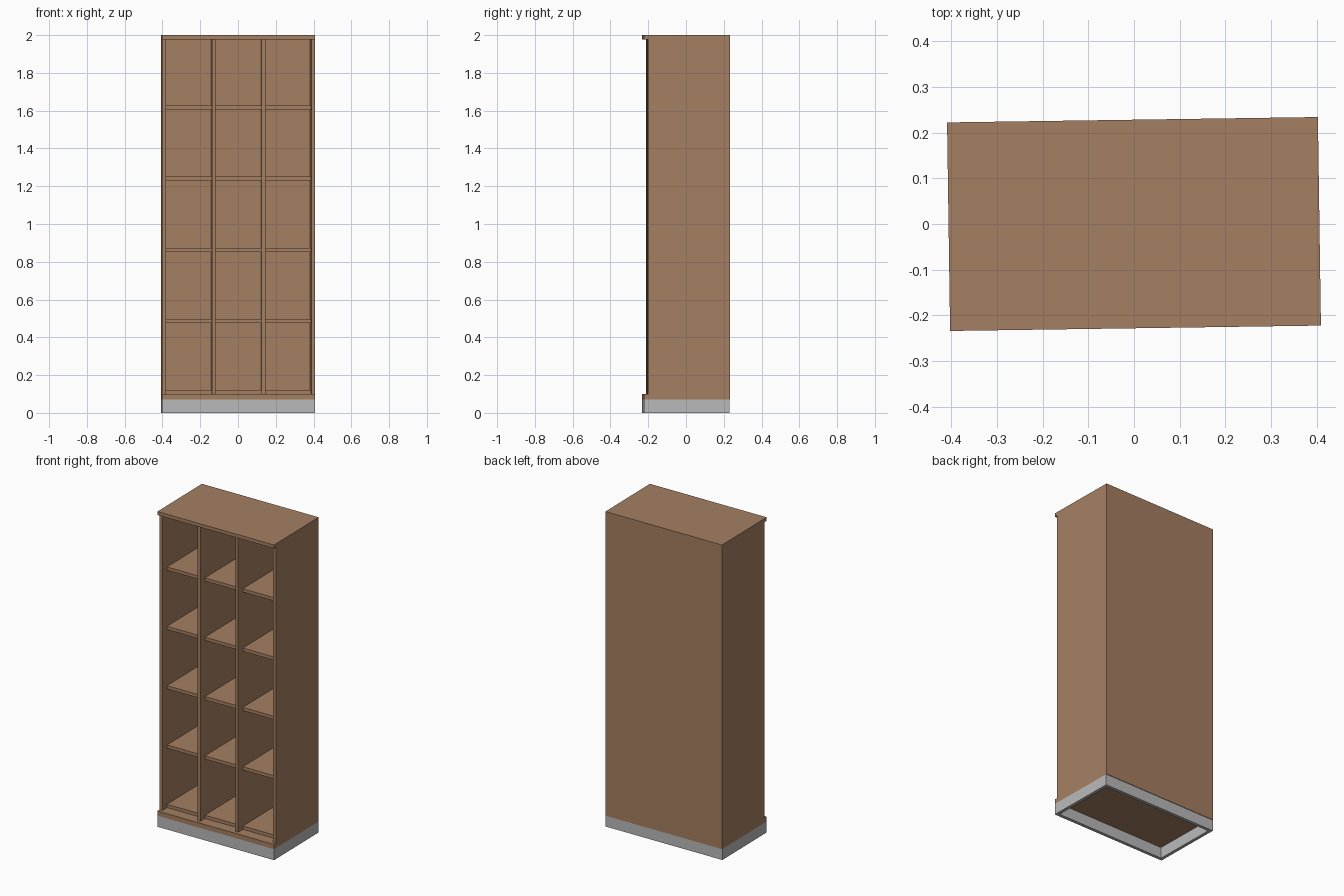
import bpy
import bmesh
from mathutils import Matrix, Vector

if "Cube" in bpy.data.objects:
    bpy.data.objects.remove(bpy.data.objects["Cube"])

ANGLE = 0.0145             # the cabinet stands very slightly turned
W, D = 0.811, 0.456        # outer width and depth
T = 0.02                   # board thickness
X, Y = W / 2, D / 2
FRONT = -Y + 0.021         # front edge of the upright panels
Z0, Z1 = 0.10, 1.978       # inside of the bottom and top boards


def material(name, rgb):
    m = bpy.data.materials.new(name)
    m.diffuse_color = (*rgb, 1)
    m.use_nodes = True
    m.node_tree.nodes["Principled BSDF"].inputs["Base Color"].default_value = m.diffuse_color
    return m


WOOD = material("brown wood", (0.376, 0.212, 0.122))
GREY = material("grey plinth", (0.49, 0.49, 0.49))
TURN = Matrix.Rotation(ANGLE, 4, 'Z')


def box(name, lo, hi, mat=WOOD):
    lo, hi = Vector(lo), Vector(hi)
    bm = bmesh.new()
    bmesh.ops.create_cube(bm, size=1)
    for v in bm.verts:
        v.co = (lo + hi) / 2 + Vector(a * b for a, b in zip(v.co, hi - lo))
    bm.transform(TURN)
    me = bpy.data.meshes.new(name)
    bm.to_mesh(me)
    bm.free()
    me.materials.append(mat)
    ob = bpy.data.objects.new(name, me)
    bpy.context.collection.objects.link(ob)
    return ob


# hollow plinth frame, open below
PB = Y - 0.003
box("plinth_front", (-X, -Y, 0), (X, -Y + T, 0.07), GREY)
box("plinth_back", (-X, PB - T, 0), (X, PB, 0.07), GREY)
box("plinth_left", (-X, -Y + T, 0), (-X + T, PB - T, 0.07), GREY)
box("plinth_right", (X - T, -Y + T, 0), (X, PB - T, 0.07), GREY)

# bottom and top boards, overhanging at the front
box("bottom_board", (-X, -Y, 0.07), (X, Y, Z0))
box("top_board", (-X, -Y, Z1), (X, Y, 2.0))

# back and side panels
BACK = Y - T
box("back_panel", (-X, BACK, Z0), (X, Y, Z1))
box("left_side", (-X, FRONT, Z0), (-X + T, BACK, Z1))
box("right_side", (X - T, FRONT, Z0), (X, BACK, Z1))

# dividers and set-back shelves
bay = (W - 4 * T) / 3
for c in range(3):
    x0 = -X + T + c * (bay + T)
    if c:
        box(f"divider_{c}", (x0 - T, FRONT, Z0), (x0, BACK, Z1))
    for r in range(5):
        z = Z0 + r * 0.3765
        box(f"shelf_{c}_{r}", (x0, FRONT + 0.048, z), (x0 + bay, BACK, z + 0.021))
